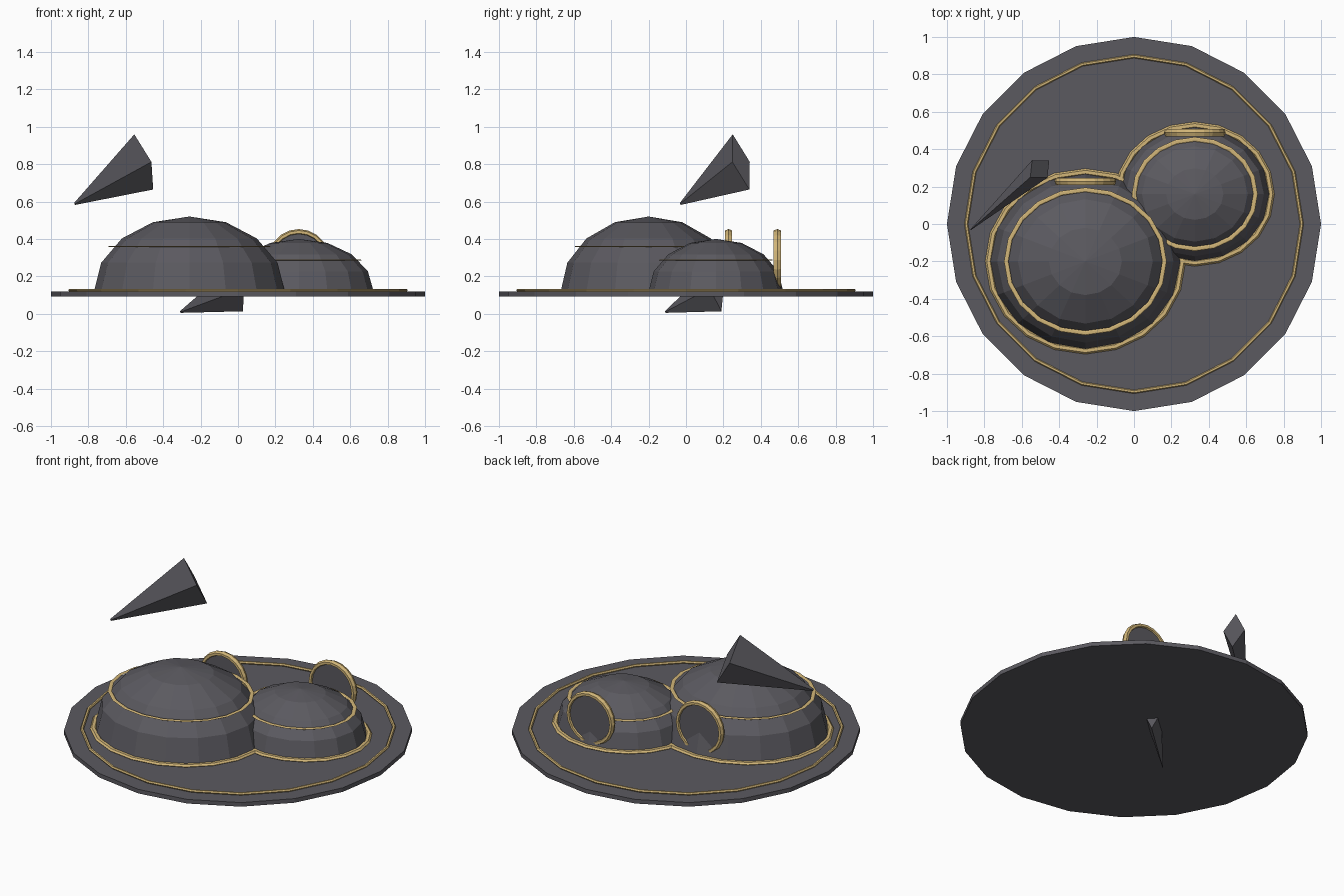
import bpy, bmesh, math
from mathutils import Vector, Matrix

if "Cube" in bpy.data.objects:
    bpy.data.objects.remove(bpy.data.objects["Cube"])


def material(name, rgb):
    m = bpy.data.materials.new(name)
    m.diffuse_color = (*rgb, 1)
    m.use_nodes = True
    m.node_tree.nodes["Principled BSDF"].inputs["Base Color"].default_value = m.diffuse_color
    return m


GREY = material("dark grey", (0.105, 0.102, 0.117))
GOLD = material("gold", (0.65, 0.47, 0.19))


def make(name, bm, mat):
    bmesh.ops.recalc_face_normals(bm, faces=bm.faces)
    me = bpy.data.meshes.new(name)
    bm.to_mesh(me)
    bm.free()
    me.materials.append(mat)
    ob = bpy.data.objects.new(name, me)
    bpy.context.collection.objects.link(ob)
    return ob


def disc(name, radius, depth, matrix, mat, sides=20):
    bm = bmesh.new()
    bmesh.ops.create_cone(bm, cap_ends=True, segments=sides, radius1=radius,
                          radius2=radius, depth=depth, matrix=matrix)
    return make(name, bm, mat)


def ring(name, rx, ry, minor, flat, matrix, mat, sides=20, minor_sides=6):
    """Elliptical torus; minor = half width, flat = half thickness."""
    bm = bmesh.new()
    loops = []
    for i in range(sides):
        a = math.tau * i / sides
        loop = []
        for j in range(minor_sides):
            b = math.tau * j / minor_sides
            off = minor * math.cos(b)
            co = Vector(((rx + off) * math.cos(a), (ry + off) * math.sin(a),
                         flat * math.sin(b)))
            loop.append(bm.verts.new(matrix @ co))
        loops.append(loop)
    for i in range(sides):
        p, q = loops[i], loops[(i + 1) % sides]
        for j in range(minor_sides):
            k = (j + 1) % minor_sides
            bm.faces.new((p[j], q[j], q[k], p[k]))
    return make(name, bm, mat)


def dome(name, x, y, z, rx, ry, h, sides=16, rows=4):
    """Closed half ellipsoid."""
    bm = bmesh.new()
    bmesh.ops.create_uvsphere(bm, u_segments=sides, v_segments=rows * 2, radius=1)
    low = [v for v in bm.verts if v.co.z < -0.01]
    bmesh.ops.delete(bm, geom=low, context='VERTS')
    bmesh.ops.holes_fill(bm, edges=[e for e in bm.edges if e.is_boundary], sides=0)
    bmesh.ops.transform(bm, verts=bm.verts,
                        matrix=Matrix.Translation((x, y, z)) @ Matrix.Diagonal((rx, ry, h, 1)))
    return make(name, bm, GREY)


def spike(name, tip, length, a, b, azimuth, pitch):
    """Four-sided spike with a rhombic base; a = tall half diagonal, b = wide one."""
    az, pi = math.radians(azimuth), math.radians(pitch)
    axis = Vector((math.cos(az) * math.cos(pi), math.sin(az) * math.cos(pi), math.sin(pi)))
    side = Vector((-math.sin(az), math.cos(az), 0))
    up = axis.cross(side)
    bm = bmesh.new()
    rows = []
    for d, s in ((0, 0.04), (length, 1)):
        c = Vector(tip) + axis * d
        rows.append([bm.verts.new(c + o * s) for o in (up * a, side * b, -up * a, -side * b)])
    for i in range(4):
        k = (i + 1) % 4
        bm.faces.new((rows[0][i], rows[0][k], rows[1][k], rows[1][i]))
    bm.faces.new(rows[0])
    bm.faces.new(rows[1])
    return make(name, bm, GREY)


def at(x, y, z):
    return Matrix.Translation((x, y, z))


# base plate and its gold trim
disc("base_plate", 1.0, 0.026, at(0, 0, 0.105), GREY)
ring("plate_trim", 0.897, 0.897, 0.01, 0.009, at(0, 0, 0.126), GOLD)

# two domes, each with foot trim, a waist band and an upright round panel behind
upright = Matrix.Rotation(math.radians(90), 4, 'X')
domes = (
    # name, x, y, rx, ry, height, band z, band rx, band ry, panel y
    ("large", -0.26, -0.20, 0.51, 0.47, 0.40, 0.36, 0.423, 0.383, 0.228),
    ("small", 0.325, 0.16, 0.40, 0.36, 0.28, 0.287, 0.325, 0.293, 0.488),
)
for name, x, y, rx, ry, h, bz, brx, bry, py in domes:
    dome(name + "_dome", x, y, 0.12, rx, ry, h)
    ring(name + "_dome_foot_trim", rx + 0.008, ry + 0.008, 0.018, 0.012, at(x, y, 0.122), GOLD)
    ring(name + "_dome_band", brx, bry, 0.012, 0.004, at(x, y, bz), GOLD)
    disc(name + "_round_panel", 0.148, 0.02, at(x, py, 0.288) @ upright, GREY)
    ring(name + "_panel_rim", 0.15, 0.15, 0.015, 0.022, at(x, py, 0.288) @ upright, GOLD)

# floating spike, and a smaller one poking through the plate
spike("upper_spike", (-0.873, -0.03, 0.588), 0.54, 0.162, 0.062, 41.3, 24.5)
spike("lower_spike", (-0.308, -0.11, 0.01), 0.43, 0.128, 0.05, 41.8, 17)
